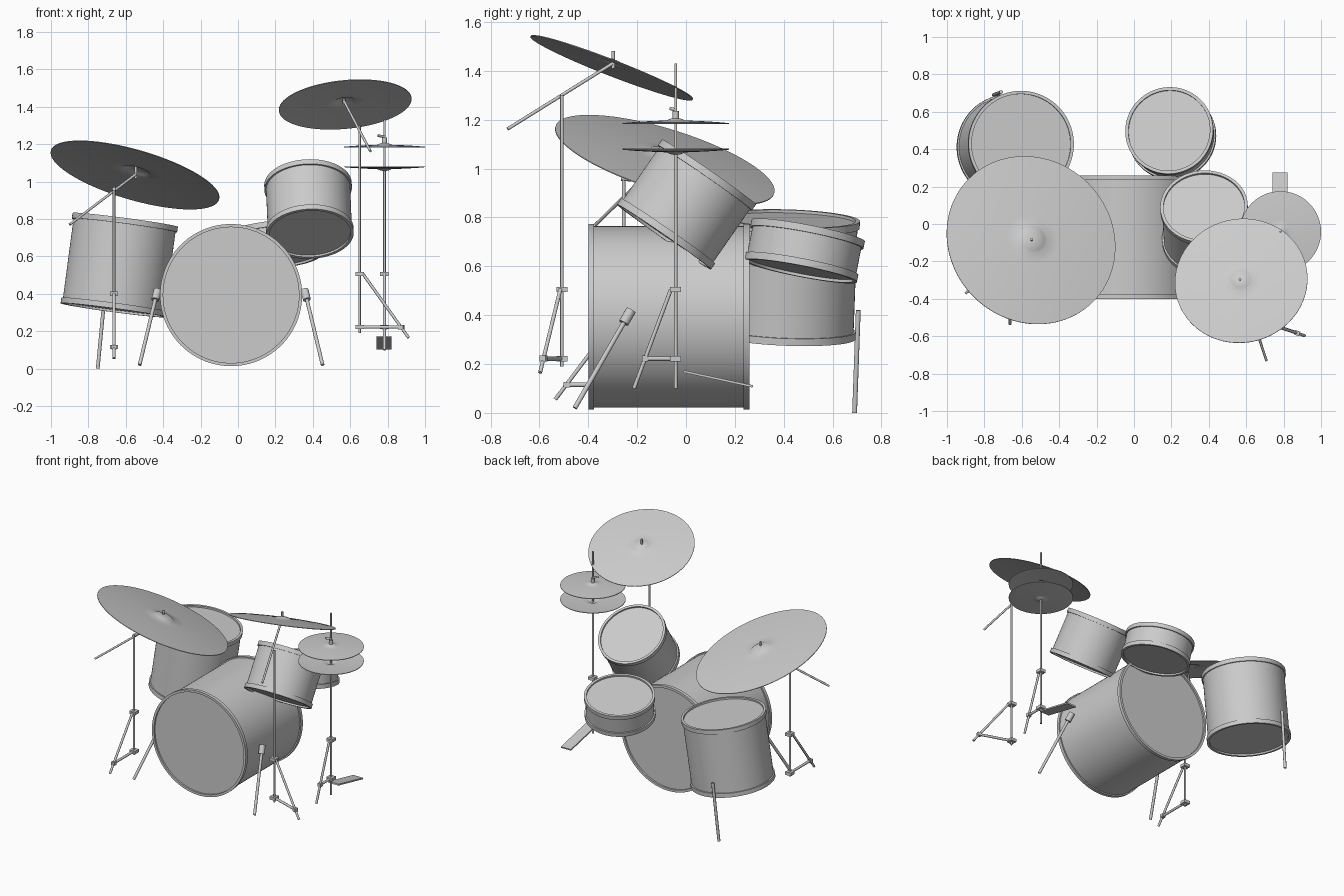
import bpy, math
from mathutils import Vector

if "Cube" in bpy.data.objects:
    bpy.data.objects.remove(bpy.data.objects["Cube"])

grey = bpy.data.materials.new("light_grey")
grey.diffuse_color = (0.6, 0.6, 0.6, 1)
grey.use_nodes = True
grey.node_tree.nodes["Principled BSDF"].inputs["Base Color"].default_value = grey.diffuse_color


def lathe(name, profile, origin, axis, seg=64):
    """Spin a (radius, height) profile about an axis; radius 0 makes a pole."""
    q = Vector((0, 0, 1)).rotation_difference(Vector(axis).normalized())
    verts, rings, faces = [], [], []
    for r, h in profile:
        n = 1 if r == 0 else seg
        rings.append([len(verts) + i for i in range(n)])
        for i in range(n):
            a = 2 * math.pi * i / seg
            verts.append(q @ Vector((r * math.cos(a), r * math.sin(a), h)) + Vector(origin))
    for a, b in zip(rings, rings[1:]):
        for i in range(seg):
            j = (i + 1) % seg
            if len(a) == 1:
                faces.append((a[0], b[j], b[i]))
            elif len(b) == 1:
                faces.append((a[i], a[j], b[0]))
            else:
                faces.append((a[i], a[j], b[j], b[i]))
    me = bpy.data.meshes.new(name)
    me.from_pydata(verts, [], faces)
    me.shade_smooth()
    me.set_sharp_from_angle(angle=math.radians(35))
    me.materials.append(grey)
    ob = bpy.data.objects.new(name, me)
    bpy.context.collection.objects.link(ob)
    return ob


def rod(name, a, b, r=0.007, seg=12):
    d = Vector(b) - Vector(a)
    return lathe(name, [(0, 0), (r, 0), (r, d.length), (0, d.length)], a, d, seg)


def box(name, center, size, rot=(0, 0, 0)):
    x, y, z = (s / 2 for s in size)
    v = [(i * x, j * y, k * z) for k in (-1, 1) for j in (-1, 1) for i in (-1, 1)]
    f = [(0, 2, 3, 1), (4, 5, 7, 6), (0, 1, 5, 4), (2, 6, 7, 3), (0, 4, 6, 2), (1, 3, 7, 5)]
    me = bpy.data.meshes.new(name)
    me.from_pydata(v, [], f)
    me.materials.append(grey)
    ob = bpy.data.objects.new(name, me)
    ob.location, ob.rotation_euler = center, rot
    bpy.context.collection.objects.link(ob)
    return ob


def drum(name, bottom, top, r, hoop=0.03, recess=0.012):
    """Shell with a raised hoop and a sunken head at each end."""
    d = Vector(top) - Vector(bottom)
    L, s, i = d.length, r - 0.009, r - 0.017
    lathe(name, [(0, recess), (i, recess), (i, 0), (r, 0), (r, hoop), (s, hoop),
                 (s, L - hoop), (r, L - hoop), (r, L), (i, L), (i, L - recess), (0, L - recess)],
          bottom, d, 96)


def cymbal(name, center, axis, r):
    """Thin bowed disc with a raised bell."""
    top = [(1, 0), (0.8, 0.018), (0.55, 0.034), (0.3, 0.045), (0.17, 0.05),
           (0.14, 0.066), (0.09, 0.085), (0.04, 0.092), (0, 0.093)]
    t = 0.004
    under = [(a * r, h * r - t) for a, h in reversed(top)]
    lathe(name, under + [(a * r, h * r) for a, h in top], center, axis, 96)


def stand(name, x, y, z_top, z_bottom, z_clamp, z_low, foot, strut_t):
    """Tube, two clamps, one sloping leg and its level strut."""
    rod(name + "_tube", (x, y, z_bottom), (x, y, z_top))
    for z in (z_clamp, z_low):
        box(name + "_clamp", (x, y, z), (0.045, 0.045, 0.022))
    a, f = Vector((x, y, z_clamp)), Vector(foot)
    d = f - a
    d.z = 0
    d.normalize()
    a += d * 0.02
    rod(name + "_leg", a, f, 0.008)
    p = a.lerp(f, strut_t)
    p.z = z_low
    rod(name + "_strut", (x, y, z_low), p, 0.009)
    box(name + "_joint", p, (0.026, 0.026, 0.024), (0, 0, math.atan2(d.y, d.x)))


# drums
BX = -0.037
drum("bass_drum", (BX, -0.40, 0.393), (BX, 0.26, 0.393), 0.38, 0.024)
drum("floor_tom", (-0.667, 0.41, 0.312), (-0.603, 0.428, 0.795), 0.284)
drum("rack_tom", (0.385, -0.09, 0.72), (0.374, 0.094, 0.986), 0.234)
drum("snare_drum", (0.205, 0.468, 0.58), (0.188, 0.50, 0.746), 0.236)

# bass drum spurs, mirrored, and the floor tom leg
for s in (-1, 1):
    top = Vector((BX + s * 0.393, -0.225, 0.42))
    foot = Vector((BX + s * 0.489, -0.455, 0.02))
    rod("bass_spur", top, foot, 0.01)
    rod("spur_bracket", top, top.lerp(foot, 0.13), 0.021, 16)
rod("floor_tom_leg", (-0.71, 0.705, 0.42), (-0.75, 0.69, 0.0), 0.01)

# left cymbal and boom stand
cymbal("left_cymbal", (-0.55, -0.086, 1.037), (0.268, 0.283, 0.92), 0.468)
rod("left_boom", (-0.90, -0.37, 0.77), (-0.545, -0.095, 1.04))
rod("left_cymbal_rod", (-0.546, -0.09, 1.015), (-0.546, -0.082, 1.11))
stand("left_stand", -0.663, -0.255, 0.97, 0.09, 0.40, 0.115, (-0.663, -0.535, 0.055), 0.82)
rod("left_boom_joint", (-0.663, -0.265, 0.96), (-0.663, -0.175, 0.953), 0.01)

# right cymbal and boom stand
cymbal("right_cymbal", (0.573, -0.303, 1.414), (-0.09, 0.36, 0.926), 0.356)
rod("right_boom", (0.708, -0.73, 1.162), (0.567, -0.30, 1.43))
rod("right_cymbal_rod", (0.567, -0.298, 1.41), (0.567, -0.298, 1.48))
stand("right_stand", 0.65, -0.508, 1.30, 0.19, 0.505, 0.222, (0.912, -0.597, 0.165), 0.84)

# hi-hat pair, clutch, stand and pedal
HX, HY = 0.783, -0.042
cymbal("hihat_top", (HX, HY, 1.186), (0, 0, 1), 0.217)
cymbal("hihat_bottom", (HX, HY, 1.077), (0, 0, -1), 0.217)
rod("hihat_rod", (HX, HY, 1.0), (HX, HY, 1.43), 0.006)
rod("hihat_clutch", (HX, HY, 1.195), (HX, HY, 1.235), 0.013)
rod("clutch_screw", (HX, HY, 1.24), (HX - 0.035, HY - 0.02, 1.245), 0.007)
stand("hihat_stand", HX, HY, 1.07, 0.1, 0.505, 0.222, (HX, -0.213, 0.10), 0.7)
box("hihat_pedal", (HX - 0.003, 0.132, 0.139), (0.08, 0.29, 0.01), (math.atan2(-0.062, 0.285), 0, 0))
